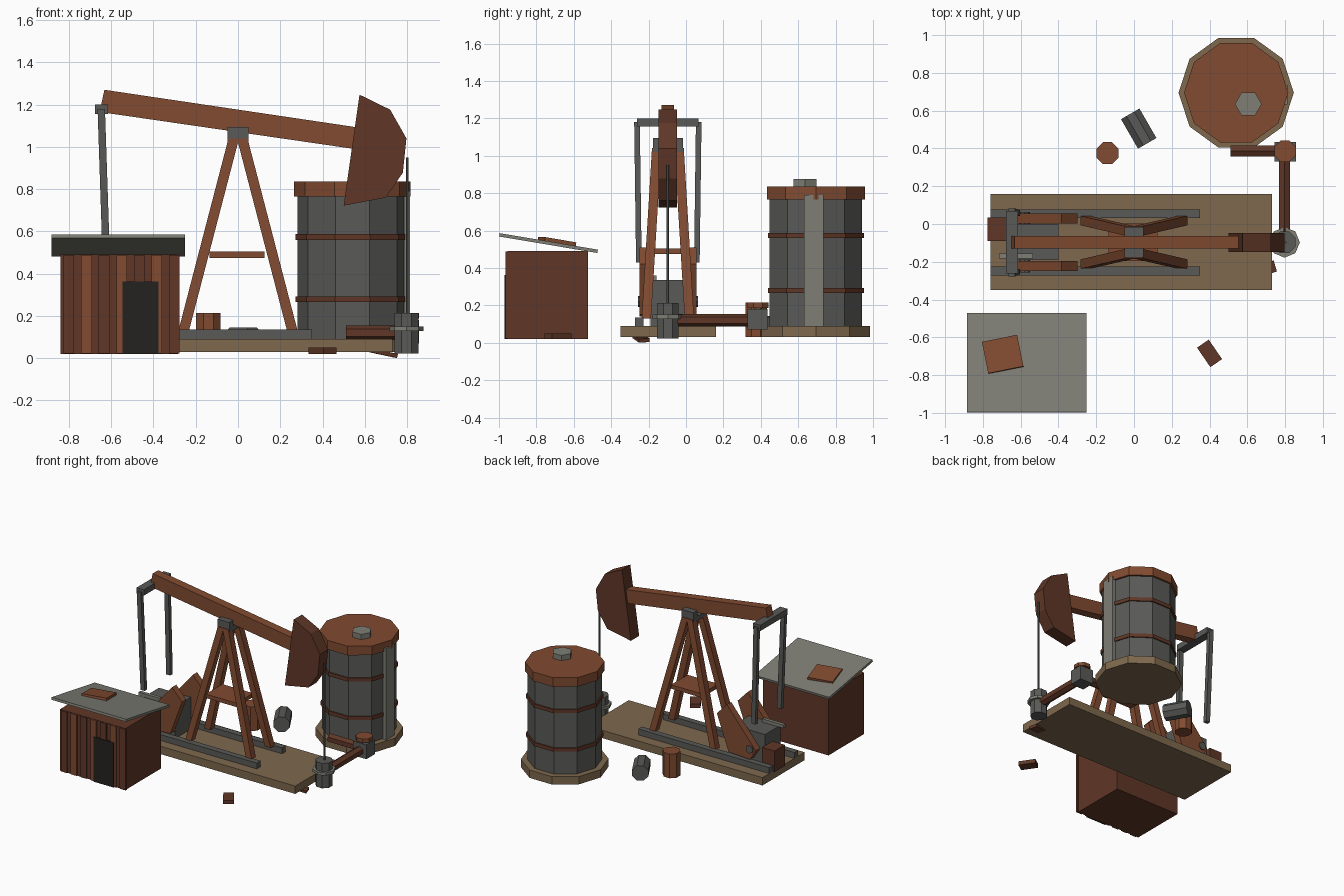
import bpy, bmesh, math
from mathutils import Vector, Matrix

if "Cube" in bpy.data.objects:
    bpy.data.objects.remove(bpy.data.objects["Cube"])

def mat(name, c):
    m = bpy.data.materials.new(name)
    m.diffuse_color = (*c, 1)
    m.use_nodes = True
    m.node_tree.nodes["Principled BSDF"].inputs["Base Color"].default_value = m.diffuse_color
    return m

RUST = mat("rust", (0.22, 0.07, 0.03))
DARK = mat("dark_rust", (0.115, 0.038, 0.02))
TAN = mat("timber", (0.21, 0.14, 0.075))
STEEL = mat("steel", (0.1, 0.1, 0.095))
PALE = mat("pale_steel", (0.21, 0.21, 0.18))
BLACK = mat("doorway", (0.018, 0.016, 0.015))
Y = -0.097  # centre line of the pump

def finish(name, bm, m):
    bmesh.ops.recalc_face_normals(bm, faces=bm.faces)
    me = bpy.data.meshes.new(name)
    bm.to_mesh(me)
    bm.free()
    me.materials.append(m)
    ob = bpy.data.objects.new(name, me)
    bpy.context.collection.objects.link(ob)
    return ob

def box(name, x, y, z, m):
    """Box from three (min, max) ranges."""
    bm = bmesh.new()
    bmesh.ops.create_cube(bm, size=1)
    for v in bm.verts:
        v.co = [(a + b) / 2 + c * (b - a) for (a, b), c in zip((x, y, z), v.co)]
    return finish(name, bm, m)

def rot_box(name, loc, size, rot, m):
    ob = box(name, *[(-s / 2, s / 2) for s in size], m)
    ob.location, ob.rotation_euler = loc, rot
    return ob

def bar(name, a, b, w, d, m):
    """Rectangular bar between two points, w along x, d along y."""
    a, b = Vector(a), Vector(b)
    bm = bmesh.new()
    bmesh.ops.create_cube(bm, size=1)
    for v in bm.verts:
        p = a if v.co.z < 0 else b
        v.co = p + Vector((v.co.x * w, v.co.y * d, 0))
    return finish(name, bm, m)

def prism(name, a, b, r, n, m, spin=0):
    """n-sided cylinder between two points."""
    a, b = Vector(a), Vector(b)
    bm = bmesh.new()
    bmesh.ops.create_cone(bm, cap_ends=True, segments=n, radius1=r, radius2=r, depth=(b - a).length)
    q = (b - a).to_track_quat('Z', 'Y').to_matrix().to_4x4()
    bm.transform(Matrix.Translation((a + b) / 2) @ q @ Matrix.Rotation(math.radians(spin), 4, 'Z'))
    return finish(name, bm, m)

def plate(name, pts, y0, y1, m):
    """Extrude an xz outline along y."""
    bm = bmesh.new()
    f = bm.faces.new([bm.verts.new((x, y0, z)) for x, z in pts])
    g = bmesh.ops.extrude_face_region(bm, geom=[f])
    bmesh.ops.translate(bm, vec=(0, y1 - y0, 0), verts=[v for v in g['geom'] if isinstance(v, bmesh.types.BMVert)])
    return finish(name, bm, m)

# foundation and loose scraps
box("base_slab", (-0.76, 0.73), (-0.35, 0.16), (0.03, 0.09), TAN)
rot_box("scrap_chip", (0.69, -0.24, 0.024), (0.12, 0.06, 0.02), (0.05, 0.2, 0.3), DARK)
rot_box("scrap_block", (0.4, -0.685, 0.035), (0.075, 0.125, 0.03), (0, 0, 0.6), DARK)

# mirrored pump parts on both sides of the centre line
for s, side in ((-1, "front"), (1, "back")):
    box(f"skid_rail_{side}", (-0.76, 0.35), (Y + s * 0.152 - 0.023, Y + s * 0.152 + 0.023), (0.09, 0.135), STEEL)
    for e, end in ((-1, "left"), (1, "right")):
        bar(f"frame_leg_{side}_{end}", (e * 0.257, Y + s * 0.115, 0.13), (e * 0.02, Y + s * 0.06, 1.04), 0.05, 0.05, RUST)
    bar(f"pitman_arm_{side}", (-0.622, Y + s * 0.155, 0.43), (-0.647, Y + s * 0.165, 1.18), 0.035, 0.03, STEEL)
    box(f"bearing_{side}", (-0.05, 0.05), sorted((Y + s * 0.03, Y + s * 0.08)), (1.015, 1.095), STEEL)
    plate(f"counterweight_{side}", [(-0.63, 0.22), (-0.385, 0.51), (-0.30, 0.42), (-0.40, 0.15), (-0.58, 0.14)],
          Y + s * 0.1, Y + s * 0.152, RUST)
box("frame_platform", (-0.135, 0.125), (Y - 0.1, Y + 0.1), (0.475, 0.505), RUST)
box("bearing_seat", (-0.05, 0.05), (Y - 0.08, Y + 0.08), (1.015, 1.05), STEEL)
box("pitman_crossbar", (-0.677, -0.615), (Y - 0.165, Y + 0.165), (1.155, 1.2), STEEL)

# walking beam, head and rod
plate("walking_beam", [(-0.632, 1.27), (0.58, 1.09), (0.565, 0.988), (-0.655, 1.165)], Y - 0.033, Y + 0.033, RUST)
plate("beam_head", [(0.575, 1.247), (0.72, 1.176), (0.797, 1.04), (0.78, 0.878), (0.70, 0.76), (0.50, 0.722)],
      Y - 0.05, Y + 0.05, DARK)
prism("polished_rod", (0.8, Y, 0.2), (0.8, Y, 0.95), 0.007, 6, STEEL)

# gearbox and motor
box("gearbox", (-0.67, -0.4), (-0.19, 0.0), (0.09, 0.335), STEEL)
prism("crank_shaft", (-0.58, Y - 0.16, 0.22), (-0.58, Y + 0.16, 0.22), 0.03, 8, STEEL)
box("motor", (-0.775, -0.67), (-0.09, 0.035), (0.09, 0.25), DARK)
box("gearbox_pipe", (-0.715, -0.535), (-0.183, -0.157), (0.335, 0.36), PALE)

# wellhead and outlet pipe
prism("wellhead", (0.797, Y, 0.022), (0.797, Y, 0.213), 0.062, 8, STEEL, 22.5)
prism("wellhead_flange", (0.797, Y, 0.128), (0.797, Y, 0.15), 0.081, 8, PALE)
prism("outlet_pipe", (0.797, Y, 0.12), (0.797, 0.385, 0.12), 0.034, 6, DARK)
prism("tank_pipe", (0.51, 0.387, 0.12), (0.797, 0.387, 0.12), 0.034, 6, DARK)
box("valve_body", (0.745, 0.857), (0.33, 0.435), (0.07, 0.18), STEEL)
prism("valve_stem", (0.8, 0.385, 0.17), (0.8, 0.385, 0.2), 0.02, 6, STEEL)
prism("valve_wheel", (0.8, 0.385, 0.187), (0.8, 0.385, 0.215), 0.061, 8, RUST, 22.5)

# ten-sided storage tank, listed as name, z range, radius, material
TX, TY = 0.541, 0.695
for name, z0, z1, r, m in (("tank_base", 0.03, 0.09, 0.305, TAN), ("tank_body", 0.085, 0.78, 0.26, STEEL),
                           ("tank_band_low", 0.265, 0.293, 0.269, DARK), ("tank_band_high", 0.56, 0.588, 0.269, DARK),
                           ("tank_lid", 0.765, 0.835, 0.276, RUST)):
    prism(name, (TX, TY, z0), (TX, TY, z1), r, 10, m, 18)
prism("tank_hatch", (0.605, 0.635, 0.83), (0.605, 0.635, 0.875), 0.071, 6, PALE, 30)
box("tank_side_strip", (0.785, 0.813), (0.632, 0.735), (0.09, 0.79), PALE)

# drums
prism("standing_drum", (-0.14, 0.375, 0.03), (-0.14, 0.375, 0.215), 0.063, 8, RUST, 22.5)
prism("fallen_drum", (-0.02, 0.583, 0.088), (0.07, 0.427, 0.088), 0.061, 8, STEEL, 22.5)

# shed
box("shed_body", (-0.84, -0.285), (-0.955, -0.525), (0.02, 0.49), DARK)
for i in range(7):
    x = -0.8 + i * 0.083
    box(f"shed_batten_{i}", (x - 0.025, x + 0.025), (-0.965, -0.95), (0.022, 0.488), RUST if i % 2 else DARK)
box("shed_door", (-0.547, -0.375), (-0.97, -0.95), (0.02, 0.362), BLACK)
tilt = math.atan2(-0.088, 0.525)
rot_box("shed_roof", (-0.567, -0.735, 0.533), (0.633, 0.532, 0.018), (tilt, 0, 0), PALE)
rot_box("roof_patch", (-0.695, -0.69, 0.541), (0.19, 0.172, 0.02), (tilt, 0, 0.2), RUST)
